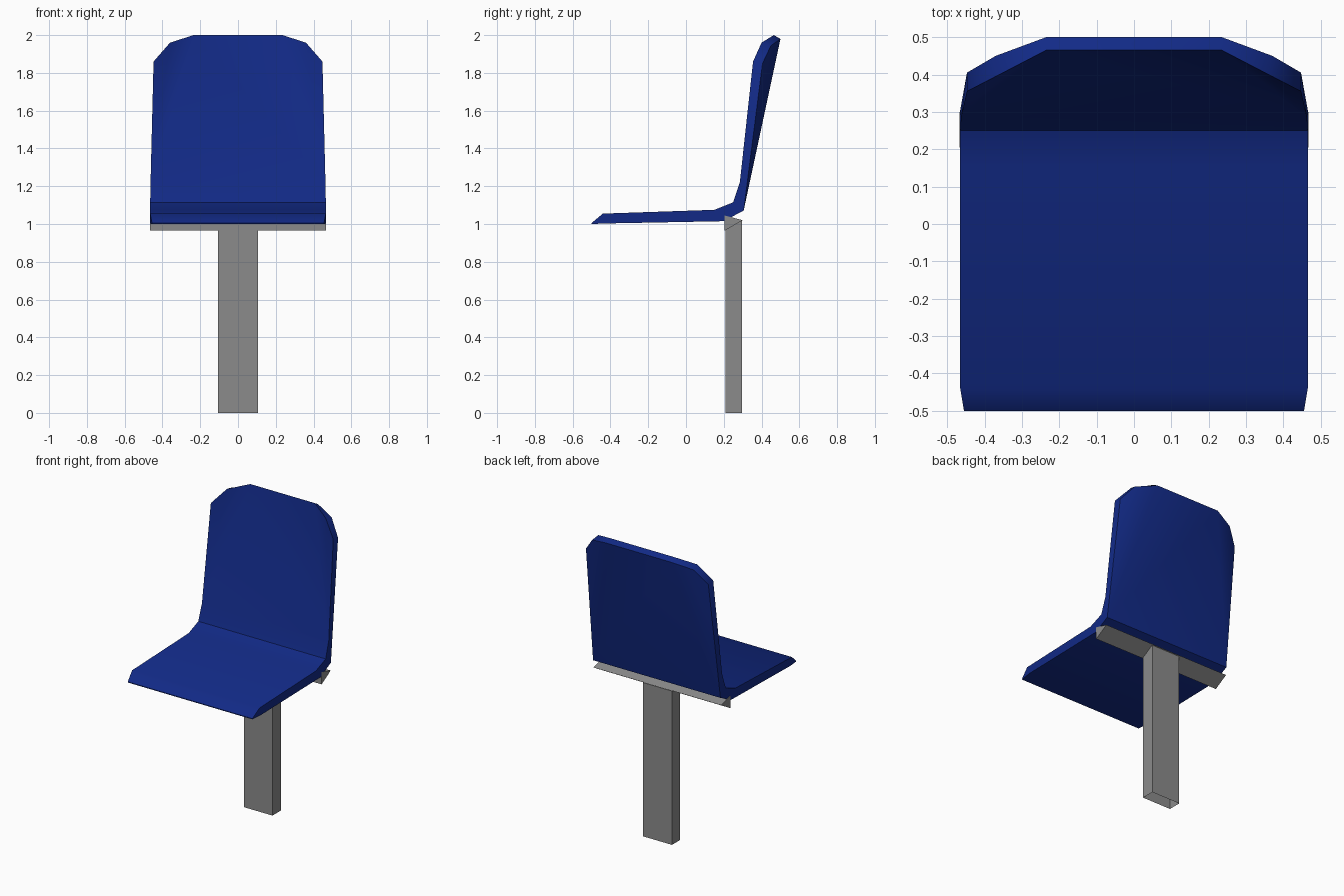
import bpy, bmesh, math

default = bpy.data.objects.get("Cube")
if default:
    bpy.data.objects.remove(default, do_unlink=True)


def material(name, rgb):
    m = bpy.data.materials.new(name)
    m.use_nodes = True
    m.diffuse_color = (*rgb, 1)
    m.node_tree.nodes["Principled BSDF"].inputs["Base Color"].default_value = (*rgb, 1)
    return m


blue = material("deep blue", (0.006, 0.023, 0.24))
grey = material("metal grey", (0.26, 0.26, 0.26))


def finish(bm, name, mat, smooth=None):
    bmesh.ops.recalc_face_normals(bm, faces=bm.faces[:])
    mesh = bpy.data.meshes.new(name)
    bm.to_mesh(mesh)
    bm.free()
    mesh.materials.append(mat)
    obj = bpy.data.objects.new(name, mesh)
    bpy.context.collection.objects.link(obj)
    if smooth:
        bpy.ops.object.select_all(action="DESELECT")
        obj.select_set(True)
        bpy.context.view_layer.objects.active = obj
        bpy.ops.object.shade_smooth_by_angle(angle=math.radians(smooth))
    return obj


def sheet(bm, profile):
    """Mirrored strip of (half width, y, z) rows; the last three rows form chamfered corners."""
    left, right = [[bm.verts.new((s * x, y, z)) for x, y, z in profile] for s in (1, -1)]
    for i in range(len(profile) - 4):
        bm.faces.new((left[i], left[i + 1], right[i + 1], right[i]))
    bm.faces.new((left[-4], left[-1], right[-1], right[-4]))
    for side in (left, right):
        bm.faces.new((side[-4], side[-3], side[-2]))
        bm.faces.new((side[-4], side[-2], side[-1]))
    return left, right


# Seat shell: sitting surface and rear surface, joined by a rim
front = [(0.455, -0.5, 1.005), (0.465, -0.44, 1.055), (0.465, 0.15, 1.075),
         (0.465, 0.25, 1.115), (0.463, 0.285, 1.22),
         (0.447, 0.355, 1.86), (0.36, 0.40, 1.96), (0.235, 0.465, 2.0)]
rear = [(0.455, -0.5, 1.0), (0.465, -0.42, 1.003), (0.465, 0.2, 1.015),
        (0.465, 0.265, 1.05), (0.465, 0.305, 1.07),
        (0.447, 0.405, 1.85), (0.37, 0.45, 1.945), (0.235, 0.5, 1.98)]
bm = bmesh.new()
f_sides, r_sides = sheet(bm, front), sheet(bm, rear)
for f, r in zip(f_sides, r_sides):
    for i in range(len(f) - 1):
        bm.faces.new((f[i], f[i + 1], r[i + 1], r[i]))
for end in (0, -1):
    bm.faces.new((f_sides[0][end], f_sides[1][end], r_sides[1][end], r_sides[0][end]))
finish(bm, "seat_shell", blue, 40)

# Support bar: three-sided prism under the bend of the seat
bm = bmesh.new()
section = [(0.205, 1.045), (0.205, 0.965), (0.3, 1.02)]
ends = [[bm.verts.new((x, y, z)) for y, z in section] for x in (-0.467, 0.467)]
for end in ends:
    bm.faces.new(end)
for i in range(3):
    j = (i + 1) % 3
    bm.faces.new((ends[0][i], ends[0][j], ends[1][j], ends[1][i]))
finish(bm, "support_bar", grey)

# Post: rectangular tube, open at the foot
bm = bmesh.new()
bmesh.ops.create_cube(bm, size=1)
for v in bm.verts:
    v.co = (v.co.x * 0.21, v.co.y * 0.086 + 0.253, (v.co.z + 0.5) * 1.015)
bmesh.ops.recalc_face_normals(bm, faces=bm.faces[:])
foot = [f for f in bm.faces if f.normal.z < -0.5]
bmesh.ops.delete(bm, geom=foot, context="FACES_ONLY")
finish(bm, "post", grey)
